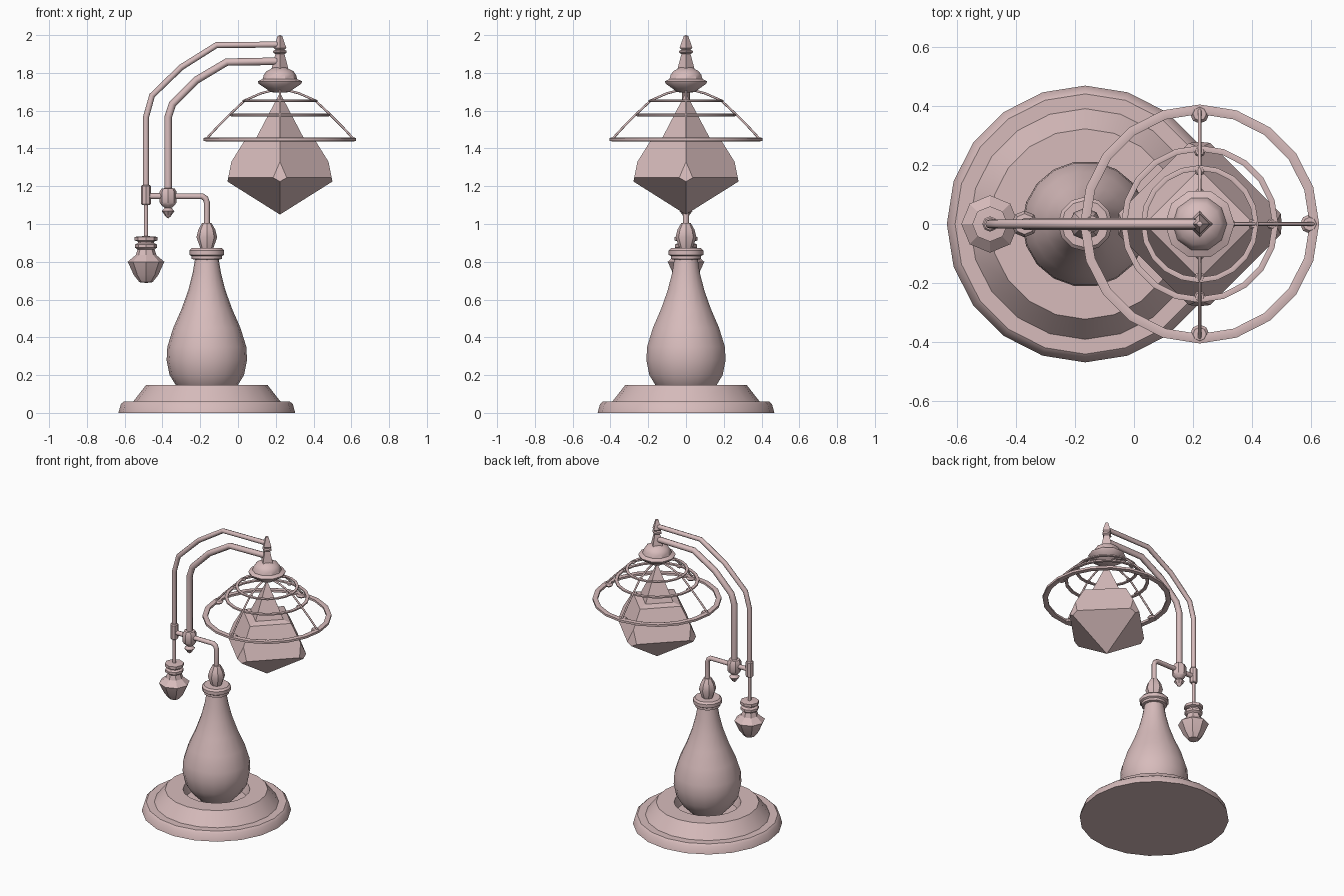
import bpy, bmesh
from math import cos, sin, pi
from mathutils import Vector

cube = bpy.data.objects.get("Cube")
if cube:
    bpy.data.objects.remove(cube, do_unlink=True)

PINK = (0.68, 0.5, 0.5, 1)
mat = bpy.data.materials.new("dusty_pink")
mat.use_nodes = True
mat.diffuse_color = PINK
mat.node_tree.nodes["Principled BSDF"].inputs["Base Color"].default_value = PINK

BASE_X, JOINT_X, WEIGHT_X, LAMP_X = -0.165, -0.37, -0.487, 0.222


def add(name, data):
    data.materials.append(mat)
    ob = bpy.data.objects.new(name, data)
    bpy.context.collection.objects.link(ob)
    return ob


def finish(name, bm, angle=0.6):
    bmesh.ops.remove_doubles(bm, verts=bm.verts, dist=0.0001)
    bmesh.ops.recalc_face_normals(bm, faces=bm.faces)
    me = bpy.data.meshes.new(name)
    bm.to_mesh(me)
    bm.free()
    ob = add(name, me)
    if angle:
        bpy.ops.object.select_all(action='DESELECT')
        ob.select_set(True)
        bpy.context.view_layer.objects.active = ob
        bpy.ops.object.shade_smooth_by_angle(angle=angle)
    return ob


def revolve(profile, sides, closed=False):
    """Turn (radius, height) points around z into a bmesh."""
    bm = bmesh.new()
    rings = [[bm.verts.new((r * cos(2 * pi * i / sides), r * sin(2 * pi * i / sides), z))
              for i in range(sides)] for r, z in profile]
    pairs = list(zip(rings, rings[1:]))
    if closed:
        pairs.append((rings[-1], rings[0]))
    for a, b in pairs:
        for i in range(sides):
            j = (i + 1) % sides
            bm.faces.new((a[i], a[j], b[j], b[i]))
    if not closed:
        for ring in (rings[0], rings[-1]):
            bm.faces.new(ring)
    return bm


def lathe(name, profile, sides, x, y=0, closed=False, angle=0.6):
    ob = finish(name, revolve(profile, sides, closed), angle)
    ob.location = (x, y, 0)
    return ob


def tube(name, points, radius):
    cu = bpy.data.curves.new(name, 'CURVE')
    cu.dimensions = '3D'
    cu.bevel_depth = radius
    cu.bevel_resolution = 2
    cu.use_fill_caps = True
    sp = cu.splines.new('POLY')
    sp.points.add(len(points) - 1)
    for p, co in zip(sp.points, points):
        p.co = (*co, 1)
    return add(name, cu)


def flat_path(points):
    return [(x, 0, z) for x, z in points]


# Stepped base with a recess, and the vase-shaped body standing in it
lathe("base", [(0.468, 0), (0.455, 0.047), (0.44, 0.06), (0.39, 0.06), (0.322, 0.147),
               (0.21, 0.147), (0.19, 0.08), (0.001, 0.08)], 20, BASE_X)
lathe("body", [(0.1, 0.08), (0.163, 0.145), (0.197, 0.2), (0.213, 0.28), (0.209, 0.35),
               (0.178, 0.45), (0.134, 0.55), (0.098, 0.65), (0.075, 0.74), (0.06, 0.83)],
      18, BASE_X, angle=0.8)
lathe("body_collar", [(0.06, 0.81), (0.08, 0.815), (0.08, 0.83), (0.092, 0.837),
                      (0.092, 0.86), (0.08, 0.872), (0.03, 0.872)], 12, BASE_X)
lathe("body_finial", [(0.032, 0.865), (0.055, 0.93), (0.045, 0.97), (0.025, 1.005)], 8, BASE_X)

# Bracket and the two bent arms
tube("bracket_pipe", flat_path([(BASE_X, 0.99), (BASE_X, 1.115), (-0.172, 1.135),
                                (-0.19, 1.147), (WEIGHT_X, 1.147)]), 0.016)
tube("inner_arm", flat_path([(JOINT_X, 1.15), (JOINT_X, 1.566), (-0.347, 1.635),
                             (-0.22, 1.762), (-0.06, 1.857), (LAMP_X, 1.862)]), 0.02)
tube("outer_arm", flat_path([(WEIGHT_X, 1.15), (WEIGHT_X, 1.566), (-0.455, 1.68),
                             (-0.3, 1.83), (-0.114, 1.947), (LAMP_X, 1.95)]), 0.016)
tube("weight_rod", flat_path([(WEIGHT_X, 0.92), (WEIGHT_X, 1.12)]), 0.011)
lathe("outer_clamp", [(0.02, 1.1), (0.026, 1.108), (0.026, 1.2), (0.02, 1.207)], 8, WEIGHT_X)
lathe("inner_joint", [(0.001, 1.03), (0.014, 1.04), (0.02, 1.05), (0.034, 1.068), (0.018, 1.085),
                      (0.036, 1.1), (0.045, 1.115), (0.045, 1.17), (0.035, 1.188), (0.015, 1.19)],
      8, JOINT_X)

# Hanging counterweight
lathe("counterweight", [(0.001, 0.688), (0.035, 0.692), (0.065, 0.73), (0.09, 0.785), (0.097, 0.8),
                        (0.055, 0.835), (0.045, 0.865), (0.058, 0.875), (0.058, 0.892),
                        (0.042, 0.9), (0.042, 0.907), (0.06, 0.913), (0.06, 0.932),
                        (0.01, 0.936)], 8, WEIGHT_X, angle=0.5)

# Lamp top: four-sided finial over a round cap
lathe("lamp_finial", [(0.045, 1.82), (0.04, 1.84), (0.024, 1.9), (0.036, 1.907), (0.036, 1.916),
                      (0.024, 1.922), (0.034, 1.932), (0.012, 1.995), (0.001, 2.0)], 4, LAMP_X)
lathe("lamp_cap", [(0.03, 1.695), (0.05, 1.7), (0.112, 1.742), (0.118, 1.755), (0.092, 1.767),
                   (0.085, 1.79), (0.072, 1.808), (0.035, 1.828)], 10, LAMP_X)

# Open shade: three hoops, four ribs and their clips
HOOPS = [(0.19, 0.018, 1.652, 0.012), (0.256, 0.02, 1.577, 0.014), (0.388, 0.032, 1.448, 0.022)]
for i, (r, w, z, h) in enumerate(HOOPS):
    section = [(r - w / 2, z - h / 3), (r, z - h / 2), (r + w / 2, z - h / 3),
               (r + w / 2, z + h / 3), (r, z + h / 2), (r - w / 2, z + h / 3)]
    lathe(f"shade_hoop_{i + 1}", section, 20, LAMP_X, closed=True)
RIB = [(0.05, 1.705), (0.1, 1.692), (0.185, 1.655), (0.26, 1.585), (0.33, 1.515), (0.388, 1.452)]
for k in range(4):
    dx, dy = round(cos(k * pi / 2)), round(sin(k * pi / 2))
    tube(f"shade_rib_{k + 1}", [(LAMP_X + r * dx, r * dy, z) for r, z in RIB], 0.006)
    for r, w, z, h in HOOPS:
        size, d = w, r - w / 2
        lathe("rib_clip", [(size * 0.7, z - h / 2), (size, z), (size * 0.7, z + h / 2)],
              8, LAMP_X + d * dx, d * dy)

# Four-sided crystal with its corners cut off
bm = revolve([(0.001, 1.05), (0.31, 1.245), (0.185, 1.445), (0.125, 1.457), (0.001, 1.695)], 4)
bmesh.ops.remove_doubles(bm, verts=bm.verts, dist=0.003)
for k in range(4):
    dx, dy = round(cos(k * pi / 2)), round(sin(k * pi / 2))
    cut = bmesh.ops.bisect_plane(bm, geom=bm.verts[:] + bm.edges[:] + bm.faces[:],
                                 plane_co=Vector((0.257 * dx, 0.257 * dy, 1.33)),
                                 plane_no=Vector((dx, dy, 0.2)), clear_outer=True)
    edges = [e for e in cut["geom_cut"] if isinstance(e, bmesh.types.BMEdge)]
    bmesh.ops.holes_fill(bm, edges=edges)
crystal = finish("crystal", bm, angle=0)
crystal.location.x = LAMP_X
